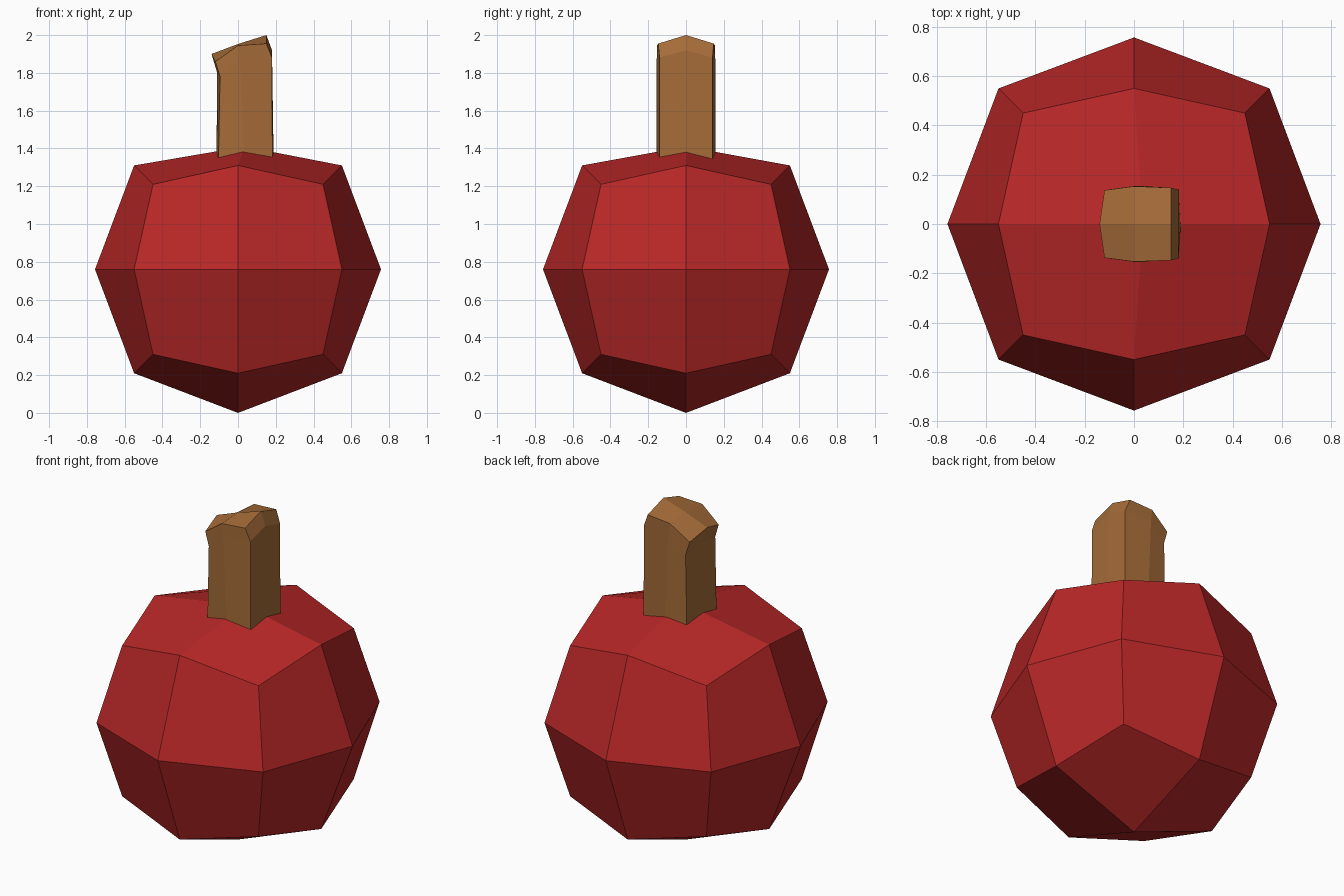
import bpy, bmesh

if "Cube" in bpy.data.objects:
    bpy.data.objects.remove(bpy.data.objects["Cube"])


def finish(bm, name, color):
    bmesh.ops.recalc_face_normals(bm, faces=bm.faces)
    me = bpy.data.meshes.new(name)
    bm.to_mesh(me)
    bm.free()
    ob = bpy.data.objects.new(name, me)
    bpy.context.collection.objects.link(ob)
    mat = bpy.data.materials.new(name + "_color")
    mat.diffuse_color = color
    mat.use_nodes = True
    mat.node_tree.nodes["Principled BSDF"].inputs["Base Color"].default_value = mat.diffuse_color
    me.materials.append(mat)
    return ob


# Round body: a once-subdivided cube puffed into a faceted ball
bm = bmesh.new()
bmesh.ops.create_cube(bm, size=2)
bmesh.ops.subdivide_edges(bm, edges=bm.edges[:], cuts=1, use_grid_fill=True)
REACH = {1: 0.757, 2: 0.55, 3: 0.45}  # face centre, edge middle, corner
for v in bm.verts:
    v.co *= REACH[sum(abs(c) > 0.5 for c in v.co)]
    v.co.z += 0.76
top = max(bm.verts, key=lambda v: v.co.z)
top.co = (0.035, 0, 1.41)  # flattened crown under the stem
bottom = min(bm.verts, key=lambda v: v.co.z)
bottom.co.z = 0
finish(bm, "fruit_body", (0.48, 0.02, 0.02, 1))

# Stem: half rings from left to right, mirrored front to back
halves = [
    [(-0.115, 0, 1.25), (-0.105, 0.14, 1.25), (0.035, 0.155, 1.25), (0.182, 0.14, 1.25), (0.19, 0, 1.25)],
    [(-0.11, 0, 1.80), (-0.095, 0.14, 1.78), (0.01, 0.155, 1.87), (0.18, 0.14, 1.88), (0.18, 0, 1.92)],
    [(-0.14, 0, 1.90), (-0.12, 0.137, 1.86), (0, 0.153, 1.945), (0.15, 0.147, 1.955), (0.15, 0, 2.0)],
]
bm = bmesh.new()
rings = []
for half in halves:
    loop = half + [(x, -y, z) for x, y, z in half[3:0:-1]]
    rings.append([bm.verts.new(p) for p in loop])
for low, high in zip(rings, rings[1:]):
    for i in range(8):
        j = (i + 1) % 8
        bm.faces.new((low[i], low[j], high[j], high[i]))
bm.faces.new(rings[0])
# Slanted cut end of the stem
tip = bm.verts.new((0, 0, 1.953))
r = rings[-1]
for i in range(0, 8, 2):
    bm.faces.new((tip, r[i], r[i + 1], r[(i + 2) % 8]))
finish(bm, "stem", (0.38, 0.15, 0.04, 1))
